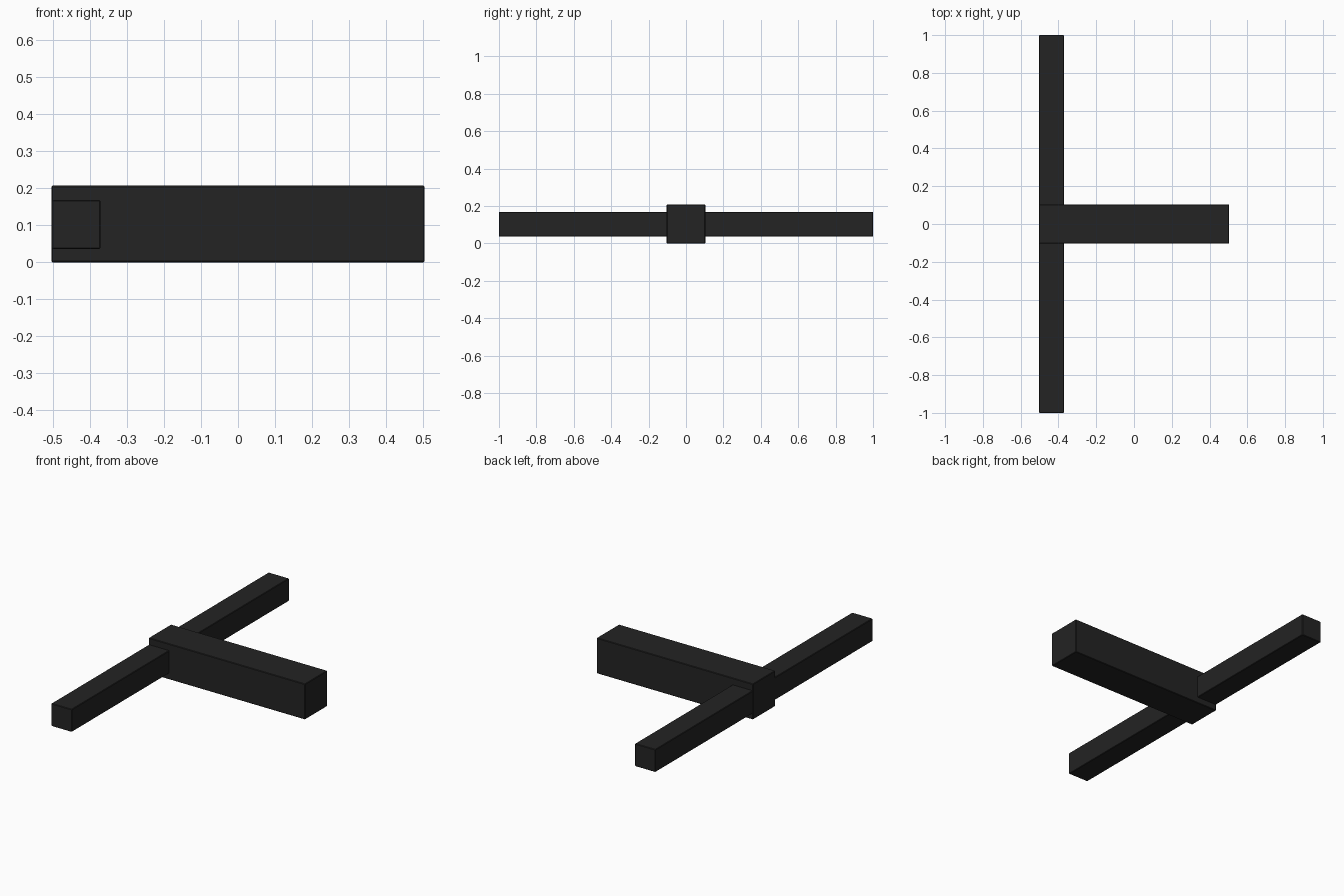
import bpy

if "Cube" in bpy.data.objects:
    bpy.data.objects.remove(bpy.data.objects["Cube"])

black = bpy.data.materials.new("charcoal black")
black.diffuse_color = (0.017, 0.017, 0.017, 1)
black.use_nodes = True
black.node_tree.nodes["Principled BSDF"].inputs["Base Color"].default_value = black.diffuse_color


def box(name, lo, hi, bevel=0.003):
    """Axis-aligned box between two corners with slightly softened edges."""
    bpy.ops.mesh.primitive_cube_add(size=1, location=[(a + b) / 2 for a, b in zip(lo, hi)])
    ob = bpy.context.object
    ob.name = name
    ob.scale = [b - a for a, b in zip(lo, hi)]
    bpy.ops.object.transform_apply(location=False, rotation=False, scale=True)
    ob.data.materials.append(black)
    mod = ob.modifiers.new("soft edges", 'BEVEL')
    mod.width = bevel
    mod.segments = 1
    return ob


# Thick central beam
box("main_beam", (-0.504, -0.103, 0.0), (0.504, 0.103, 0.207))

# Thinner side arms at the left end, one to each side
for side, name in ((-1, "front_arm"), (1, "back_arm")):
    y0, y1 = sorted((side * 0.09, side * 1.0))
    box(name, (-0.503, y0, 0.036), (-0.371, y1, 0.168))
